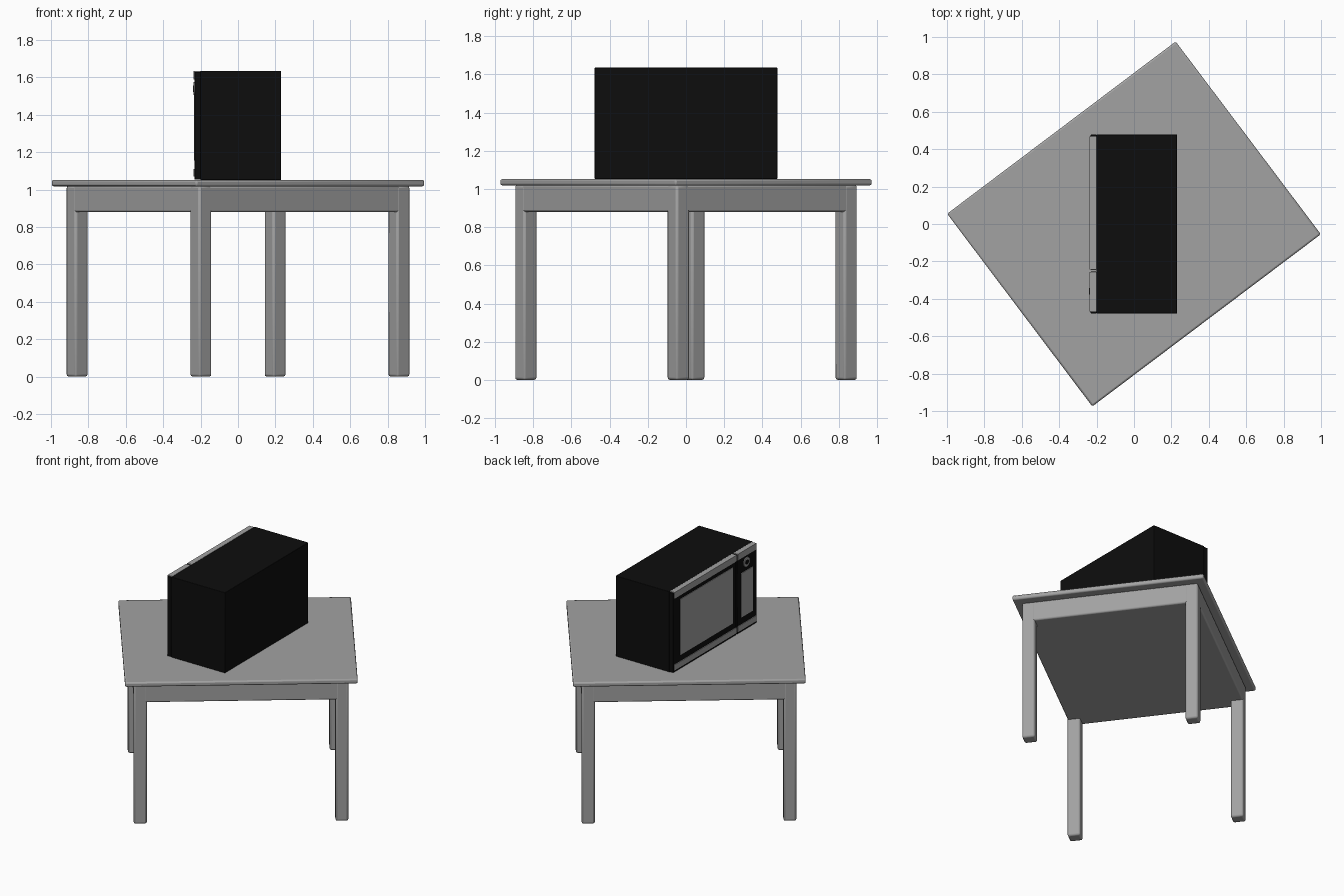
import bpy
import math
from mathutils import Matrix, Vector

cube = bpy.data.objects.get("Cube")
if cube:
    bpy.data.objects.remove(cube, do_unlink=True)


def material(name, rgb):
    m = bpy.data.materials.new(name)
    m.use_nodes = True
    m.diffuse_color = (*rgb, 1)
    m.node_tree.nodes["Principled BSDF"].inputs["Base Color"].default_value = (*rgb, 1)
    return m


GREY = material("warm grey", (0.36, 0.36, 0.36))
BLACK = material("black enamel", (0.004, 0.004, 0.004))
TURN = Matrix.Rotation(math.radians(37), 4, 'Z')


def finish(obj, name, mat, bevel=0.0, segments=2):
    obj.name = name
    obj.data.materials.append(mat)
    if bevel:
        mod = obj.modifiers.new("rounded edges", 'BEVEL')
        mod.width, mod.segments = bevel, segments
    bpy.ops.object.shade_smooth_by_angle(angle=math.radians(35))
    return obj


def box(name, lo, hi, mat, bevel=0.0, turned=False):
    """Box between two corners, optionally turned with the table."""
    lo, hi = Vector(lo), Vector(hi)
    bpy.ops.mesh.primitive_cube_add(size=1)
    obj = bpy.context.object
    obj.data.transform(Matrix.Translation((lo + hi) / 2) @ Matrix.Diagonal((*(hi - lo), 1)))
    if turned:
        obj.data.transform(TURN)
    return finish(obj, name, mat, bevel)


# Table: thin top, closed apron and four square legs flush with it
box("table_top", (-0.765, -0.645, 1.018), (0.765, 0.645, 1.052), GREY, 0.010, True)
box("table_apron", (-0.705, -0.592, 0.88), (0.705, 0.592, 1.02), GREY, 0.010, True)
for sx, side in ((-1, "right"), (1, "left")):
    for sy, end in ((-1, "front"), (1, "back")):
        x, y = sx * 0.663, sy * 0.55
        box(f"{end}_{side}_leg", (x - 0.043, y - 0.043, 0), (x + 0.043, y + 0.043, 1.02),
            GREY, 0.012, True)

# Microwave oven: cabinet, then the door and control panel facing -x
box("oven_cabinet", (-0.20, -0.478, 1.052), (0.23, 0.478, 1.635), BLACK, 0.003)
box("oven_door", (-0.232, -0.245, 1.054), (-0.20, 0.478, 1.63), BLACK, 0.003)
box("control_panel", (-0.232, -0.478, 1.054), (-0.20, -0.255, 1.63), BLACK, 0.003)

# Grey trim along the top and bottom of both front sections
for part, y0, y1 in (("door", -0.243, 0.468), ("panel", -0.468, -0.257)):
    box(f"{part}_top_cap", (-0.235, y0, 1.627), (-0.20, y1, 1.635), GREY)
    box(f"{part}_top_trim", (-0.237, y0, 1.59), (-0.231, y1, 1.635), GREY)
    box(f"{part}_bottom_trim", (-0.237, y0, 1.07), (-0.231, y1, 1.11), GREY)

# Door window and keypad plates
box("door_window", (-0.236, -0.20, 1.155), (-0.230, 0.40, 1.56), GREY)
box("keypad", (-0.236, -0.43, 1.16), (-0.230, -0.30, 1.48), GREY)

# Round dial with a dark centre
for name, radius, x, mat in (("dial_ring", 0.035, -0.234, GREY), ("dial_centre", 0.018, -0.236, BLACK)):
    bpy.ops.mesh.primitive_cylinder_add(vertices=24, radius=radius, depth=0.008)
    dial = bpy.context.object
    dial.data.transform(Matrix.Translation((x, -0.36, 1.54)) @ Matrix.Rotation(math.pi / 2, 4, 'Y'))
    finish(dial, name, mat)
